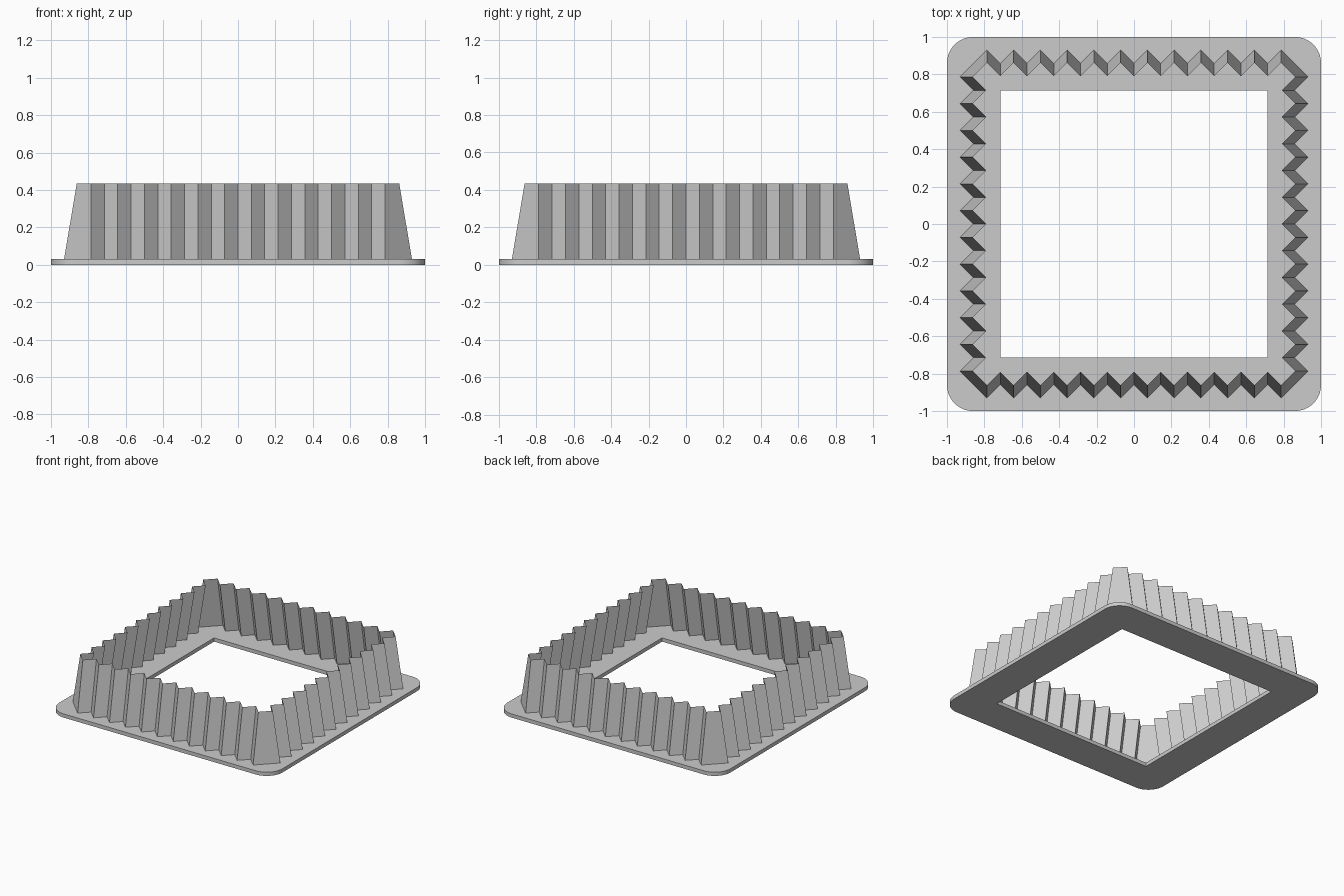
import bpy, bmesh, math
from mathutils import Vector, Matrix

if "Cube" in bpy.data.objects:
    bpy.data.objects.remove(bpy.data.objects["Cube"])

PLATE_H = 0.03      # plate thickness
TOP_Z = 0.435       # top of the pleated wall
HOLE = 0.715        # half width of the opening
RADIUS = 0.14       # plate corner radius
PITCH = 0.143       # pleat spacing
PEAKS = 12          # outward folds on each side
ARC = 16            # steps in each rounded corner

grey = bpy.data.materials.new("light_grey")
grey.use_nodes = True
colour = (0.6, 0.6, 0.6, 1)
grey.diffuse_color = colour
grey.node_tree.nodes["Principled BSDF"].inputs["Base Color"].default_value = colour


def finish(bm, name):
    mesh = bpy.data.meshes.new(name)
    bm.to_mesh(mesh)
    bm.free()
    mesh.materials.append(grey)
    obj = bpy.data.objects.new(name, mesh)
    bpy.context.collection.objects.link(obj)
    return obj


def four_sides(points):
    """Repeat one side's points around the square, in order."""
    return [Matrix.Rotation(k * math.pi / 2, 3, "Z") @ p for k in range(4) for p in points]


# Base plate: four mitred quarters around the square opening, extruded upward
bm = bmesh.new()
c = 1 - RADIUS
arc = [Vector((c + RADIUS * math.cos(a), c + RADIUS * math.sin(a), 0))
       for a in (i * math.pi / 2 / ARC for i in range(ARC + 1))]
outer = [bm.verts.new(p) for p in four_sides(arc)]
inner = [bm.verts.new(p) for p in four_sides([Vector((HOLE, HOLE, 0))])]
step = ARC + 1
for k in range(4):
    start = k * step + ARC // 2
    rim = [outer[(start + i) % len(outer)] for i in range(step + 1)]
    bm.faces.new(rim + [inner[(k + 1) % 4], inner[k]])
top = bmesh.ops.extrude_face_region(bm, geom=bm.faces[:], use_keep_orig=True)["geom"]
bmesh.ops.translate(bm, vec=(0, 0, PLATE_H),
                    verts=[g for g in top if isinstance(g, bmesh.types.BMVert)])
bmesh.ops.recalc_face_normals(bm, faces=bm.faces)
plate = finish(bm, "base_plate")
bpy.context.view_layer.objects.active = plate
plate.select_set(True)
bpy.ops.object.shade_smooth_by_angle(angle=math.radians(30))


# Pleated wall: a thin folded sheet whose sides lean inward
def pleats(reach, z):
    side = []
    for i in range(2 * PEAKS - 1):
        along = (i - PEAKS + 1) * PITCH / 2
        depth = reach - (i % 2) * PITCH / 2
        side.append(Vector((depth, along, z)))
    return four_sides(side)


bm = bmesh.new()
low = [bm.verts.new(p) for p in pleats(0.93, PLATE_H)]
high = [bm.verts.new(p) for p in pleats(0.862, TOP_Z)]
for i in range(len(low)):
    j = (i + 1) % len(low)
    bm.faces.new((low[i], low[j], high[j], high[i]))
finish(bm, "pleated_wall")
